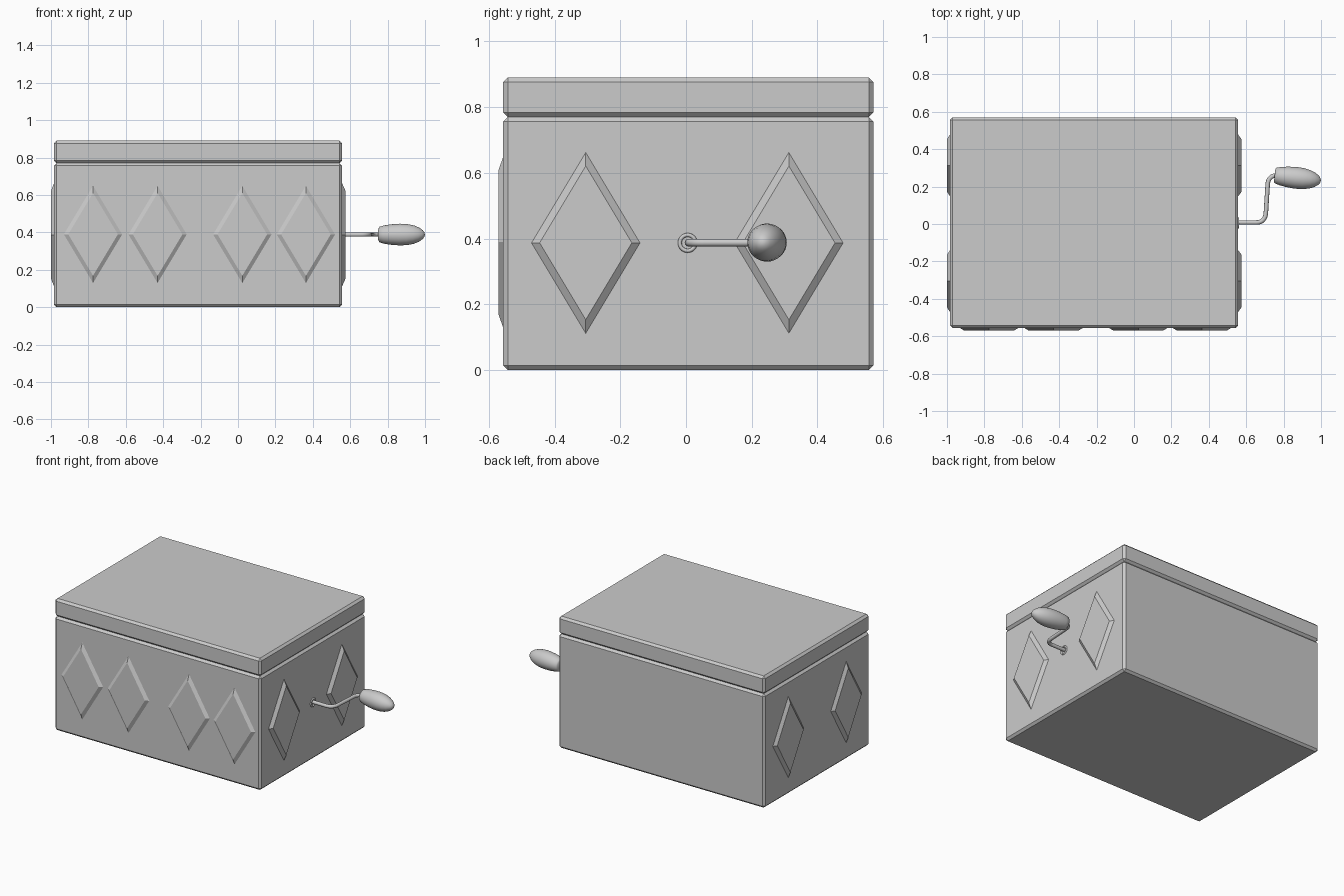
import bpy, bmesh, math
from mathutils import Vector, Matrix

if "Cube" in bpy.data.objects:
    bpy.data.objects.remove(bpy.data.objects["Cube"])

X0, X1 = -0.984, 0.557
Y0, Y1 = -0.556, 0.57


def mesh_object(name, bm):
    bmesh.ops.recalc_face_normals(bm, faces=bm.faces)
    me = bpy.data.meshes.new(name)
    bm.to_mesh(me)
    bm.free()
    ob = bpy.data.objects.new(name, me)
    bpy.context.collection.objects.link(ob)
    return ob


def smooth(ob, angle):
    bpy.ops.object.select_all(action='DESELECT')
    ob.select_set(True)
    bpy.context.view_layer.objects.active = ob
    bpy.ops.object.shade_smooth_by_angle(angle=math.radians(angle))


def box(name, z0, z1, bevel):
    bm = bmesh.new()
    size = Matrix.Diagonal((X1 - X0, Y1 - Y0, z1 - z0, 1))
    centre = Matrix.Translation(((X0 + X1) / 2, (Y0 + Y1) / 2, (z0 + z1) / 2))
    bmesh.ops.create_cube(bm, size=1, matrix=centre @ size)
    ob = mesh_object(name, bm)
    mod = ob.modifiers.new("edge_bevel", 'BEVEL')
    mod.width, mod.segments = bevel, 1
    return ob


def diamond(name, centre, normal, half_w, half_h, depth, inner=0.85):
    """Raised diamond with sloping sides, standing on a wall."""
    n, c, up = Vector(normal), Vector(centre), Vector((0, 0, 1))
    side = up.cross(n)
    bm = bmesh.new()
    rings = []
    for scale, d in ((1, -0.005), (1, 0), (inner, depth)):
        rings.append([bm.verts.new(c + n * d + scale * (side * a * half_w + up * b * half_h))
                      for a, b in ((1, 0), (0, 1), (-1, 0), (0, -1))])
    for lo, hi in zip(rings, rings[1:]):
        for i in range(4):
            j = (i + 1) % 4
            bm.faces.new((lo[i], lo[j], hi[j], hi[i]))
    bm.faces.new(rings[0][::-1])
    bm.faces.new(rings[-1])
    return mesh_object(name, bm)


# Box and lid
box("box_body", 0.0, 0.77, 0.014)
box("lid", 0.77, 0.89, 0.014)

# Diamonds on the front and both sides
for i, x in enumerate((-0.775, -0.43, 0.023, 0.363)):
    diamond(f"front_diamond_{i + 1}", (x, Y0, 0.389), (0, -1, 0), 0.156, 0.26, 0.014)
for i, y in enumerate((-0.305, 0.313)):
    diamond(f"right_diamond_{i + 1}", (X1, y, 0.387), (1, 0, 0), 0.165, 0.275, 0.018)
    diamond(f"left_diamond_{i + 1}", (X0, y, 0.387), (-1, 0, 0), 0.165, 0.275, 0.016)

# Collar around the crank hole
bpy.ops.mesh.primitive_torus_add(location=(X1, 0.005, 0.387), rotation=(0, math.pi / 2, 0),
                                 major_radius=0.024, minor_radius=0.006,
                                 major_segments=32, minor_segments=10)
collar = bpy.context.object
collar.name = "crank_collar"
smooth(collar, 40)

# Bent crank rod
cu = bpy.data.curves.new("crank_rod", 'CURVE')
cu.dimensions = '3D'
cu.bevel_depth, cu.bevel_resolution, cu.resolution_u = 0.012, 3, 8
cu.use_fill_caps = True
path = ((0.54, 0.008), (0.655, 0.008), (0.705, 0.058), (0.715, 0.215), (0.77, 0.26))
sp = cu.splines.new('BEZIER')
sp.bezier_points.add(len(path) - 1)
tangents = ((0.03, 0), (0.03, 0), (0.002, 0.03), (0.002, 0.03), (0.03, -0.003))
for p, (x, y), (tx, ty) in zip(sp.bezier_points, path, tangents):
    p.co = (x, y, 0.388)
    p.handle_left_type = p.handle_right_type = 'FREE'
    p.handle_left = (x - tx, y - ty, 0.388)
    p.handle_right = (x + tx, y + ty, 0.388)
rod = bpy.data.objects.new("crank_rod", cu)
bpy.context.collection.objects.link(rod)
bpy.ops.object.select_all(action='DESELECT')
rod.select_set(True)
bpy.context.view_layer.objects.active = rod
bpy.ops.object.convert(target='MESH')
smooth(bpy.context.object, 40)

# Turned handle grip: (distance along axis, radius)
profile = ((0, 0.0), (0, 0.034), (0.006, 0.042), (0.03, 0.049), (0.07, 0.055), (0.115, 0.058),
           (0.155, 0.056), (0.19, 0.049), (0.217, 0.038), (0.237, 0.024), (0.246, 0.012), (0.249, 0))
bm = bmesh.new()
vs = [bm.verts.new((r, 0, d)) for d, r in profile]
edges = [bm.edges.new(e) for e in zip(vs, vs[1:])]
bmesh.ops.spin(bm, geom=vs + edges, cent=(0, 0, 0), axis=(0, 0, 1),
               angle=2 * math.pi, steps=32, use_merge=True)
bmesh.ops.remove_doubles(bm, verts=bm.verts, dist=1e-5)
grip = mesh_object("crank_handle", bm)
axis = Vector((0.25, -0.029, 0))
grip.rotation_mode = 'QUATERNION'
grip.rotation_quaternion = axis.to_track_quat('Z', 'Y')
grip.location = (0.752, 0.26, 0.388)
smooth(grip, 45)
